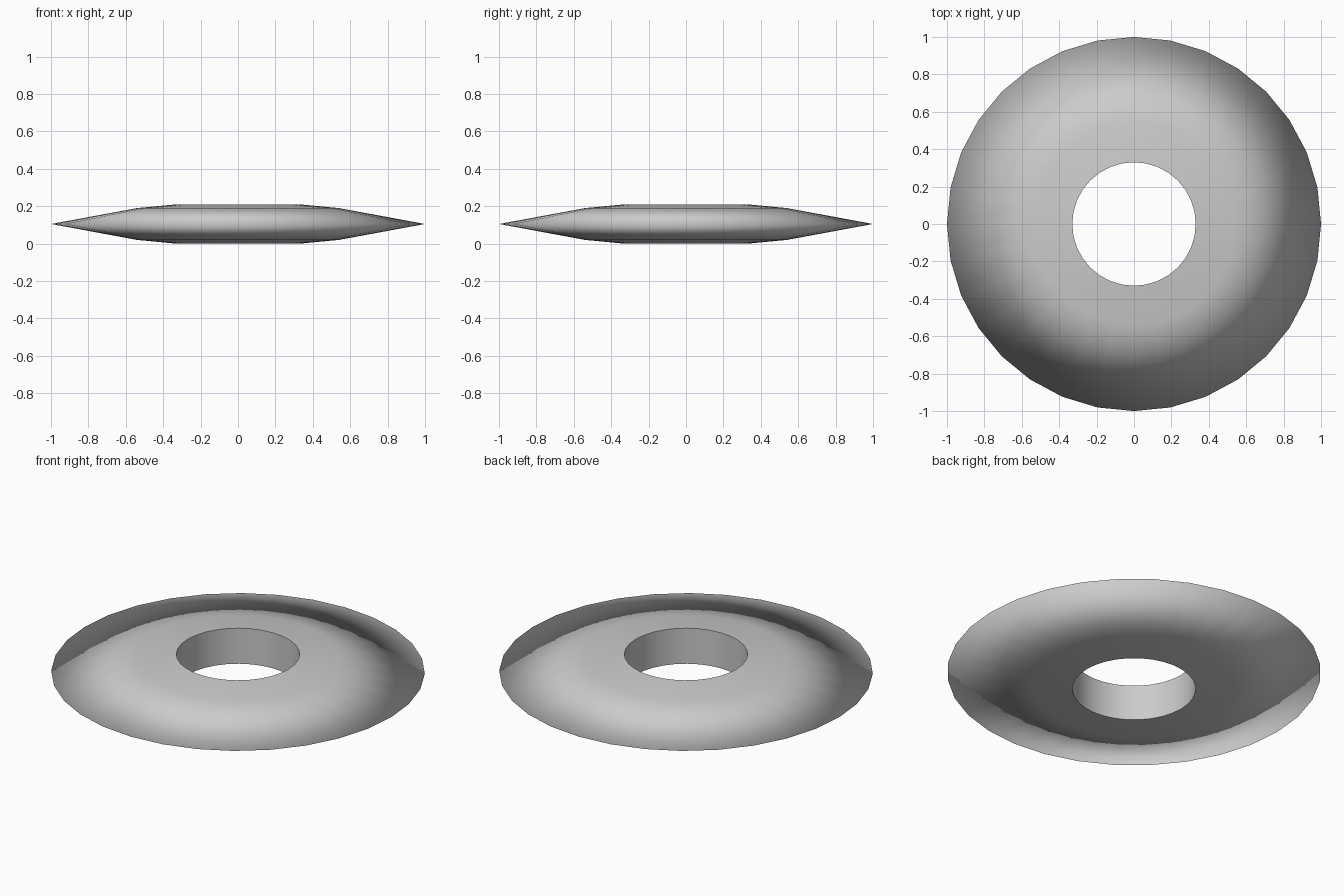
import bpy, bmesh
from math import cos, sin, tau

if "Cube" in bpy.data.objects:
    bpy.data.objects.remove(bpy.data.objects["Cube"])

SIDES = 32
# Closed cross-section (radius, height): bore, upper bevels, thin rim, lower bevels
PROFILE = [(0.33, 0.0), (0.33, 0.21), (0.54, 0.19), (1.0, 0.105), (0.54, 0.02)]

bm = bmesh.new()
rings = [[bm.verts.new((r * cos(tau * i / SIDES), r * sin(tau * i / SIDES), z))
          for i in range(SIDES)] for r, z in PROFILE]

# Skin neighbouring rings into a lens-shaped washer
for k, ring in enumerate(rings):
    nxt = rings[(k + 1) % len(rings)]
    for i in range(SIDES):
        j = (i + 1) % SIDES
        bm.faces.new((ring[i], ring[j], nxt[j], nxt[i])).smooth = True
bmesh.ops.recalc_face_normals(bm, faces=bm.faces)

# Keep only the two edges of the central hole crisp
for ring in rings[:2]:
    for i in range(SIDES):
        bm.edges.get((ring[i], ring[(i + 1) % SIDES])).smooth = False

mesh = bpy.data.meshes.new("lens_disc")
bm.to_mesh(mesh)
bm.free()
bpy.context.collection.objects.link(bpy.data.objects.new("lens_disc", mesh))
